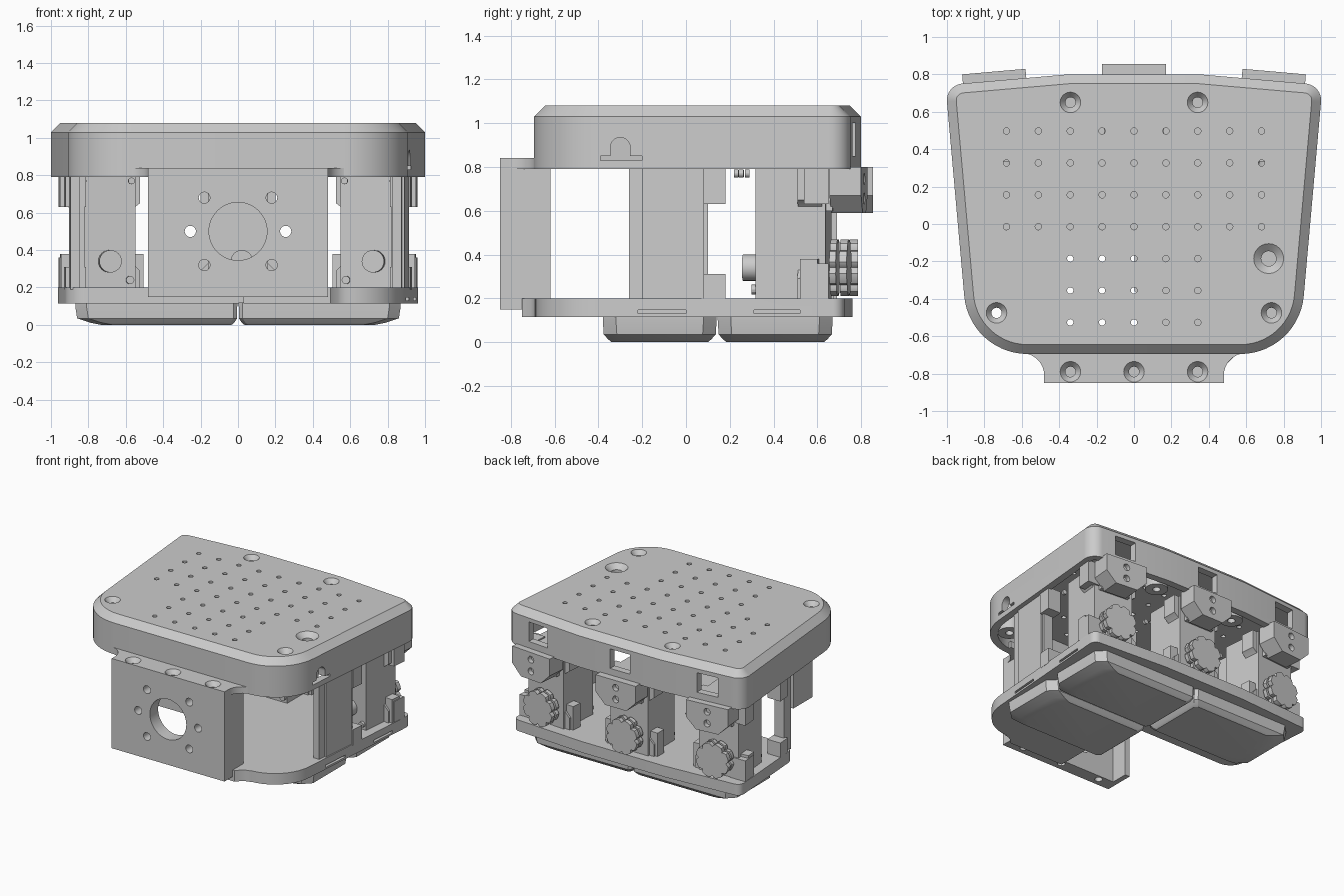
import bpy, bmesh
from math import sin, cos, pi, radians, tan
from mathutils import Vector, Matrix

if "Cube" in bpy.data.objects:
    bpy.data.objects.remove(bpy.data.objects["Cube"])


def loft(bm, rings):
    vs = [[bm.verts.new(p) for p in r] for r in rings]
    n = len(vs[0])
    fs = [bm.faces.new(vs[0][::-1]), bm.faces.new(vs[-1])]
    for a, b in zip(vs, vs[1:]):
        fs += [bm.faces.new((a[i], a[(i + 1) % n], b[(i + 1) % n], b[i])) for i in range(n)]
    bmesh.ops.recalc_face_normals(bm, faces=fs)


def place(pts, t, axis):
    if axis == 'z':
        return [(x, y, t) for x, y in pts]
    if axis == 'y':
        return [(x, t, z) for x, z in pts]
    return [(t, y, z) for y, z in pts]


def prism(bm, pts, a, b, axis='z'):
    loft(bm, [place(pts, a, axis), place(pts, b, axis)])


def box(bm, x0, x1, y0, y1, z0, z1):
    prism(bm, [(x0, y0), (x1, y0), (x1, y1), (x0, y1)], z0, z1)


def circle(cx, cy, r, n=24):
    return [(cx + r * cos(2 * pi * i / n), cy + r * sin(2 * pi * i / n)) for i in range(n)]


def rounded(corners, seg=10):
    """Polygon from (x, y, radius) corners."""
    out = []
    for i, (x, y, r) in enumerate(corners):
        p = Vector((x, y))
        if r == 0:
            out.append((x, y))
            continue
        a = (Vector(corners[i - 1][:2]) - p).normalized()
        b = (Vector(corners[(i + 1) % len(corners)][:2]) - p).normalized()
        half = a.angle(b) / 2
        c = p + (a + b).normalized() * (r / sin(half))
        s = (p + a * (r / tan(half)) - c).normalized()
        e = (p + b * (r / tan(half)) - c).normalized()
        for k in range(seg + 1):
            out.append(tuple(c + s.slerp(e, k / seg) * r))
    return out


def inset(pts, d):
    """Shrink a counter-clockwise polygon."""
    out, n = [], len(pts)
    for i in range(n):
        p, q, r = (Vector(pts[(i + k) % n]) for k in (-1, 0, 1))
        u, v = (q - p).normalized(), (r - q).normalized()
        m, w = Vector((-u.y, u.x)), Vector((-v.y, v.x))
        out.append(tuple(q + (m + w) * (d / (1 + m.dot(w)))))
    return out


def finish(bm, name, matrix=None):
    if matrix:
        bm.transform(matrix)
    me = bpy.data.meshes.new(name)
    bm.to_mesh(me)
    bm.free()
    ob = bpy.data.objects.new(name, me)
    bpy.context.collection.objects.link(ob)
    return ob


def cut(ob, bm):
    tool = finish(bm, "cutter")
    tool.hide_render = True
    mod = ob.modifiers.new("cut", 'BOOLEAN')
    mod.operation, mod.solver, mod.object = 'DIFFERENCE', 'EXACT', tool
    dg = bpy.context.evaluated_depsgraph_get()
    me = bpy.data.meshes.new_from_object(ob.evaluated_get(dg))
    ob.modifiers.clear()
    ob.data = me
    bpy.data.objects.remove(tool)


def sink(bm, x, y, top, r, bottom):
    rings = [(r * .5, bottom), (r * .5, top - .035), (r, top), (r, top + .05)]
    loft(bm, [place(circle(x, y, q), z, 'z') for q, z in rings])


# Top cover: chamfered hollow shell
outline = rounded([(.35, .8, 0), (-.35, .8, 0), (-1.008, .743, .09), (-.88, -.695, .34),
                   (.88, -.695, .34), (1.008, .743, .09)], 14)
bm = bmesh.new()
loft(bm, [place(outline, .79, 'z'), place(outline, 1.03, 'z'), place(inset(outline, .05), 1.08, 'z')])
cover = finish(bm, "top_cover")
bm = bmesh.new()
prism(bm, inset(outline, .055), .7, 1.01)
cut(cover, bm)

# Cover holes: pattern grid, screw recesses, rear windows, side button opening
screws = [(-.34, .65, .055), (.34, .65, .055), (-.735, -.475, .055), (.735, -.475, .055), (.72, -.185, .08)]
bm = bmesh.new()
for row in range(7):
    half = 4 if row < 4 else 2
    for col in range(-half, half + 1):
        prism(bm, circle(col * .1705, .497 - row * .1705, .017, 16), .95, 1.15)
for x, y, r in screws:
    sink(bm, x, y, 1.08, r, .95)
cut(cover, bm)
bm = bmesh.new()
for x in (-.72, 0, .72):
    box(bm, x - .085, x + .085, .66, .9, .85, 1.0)
arch = [(-.39, .83), (-.39, .85), (-.345, .85)]
arch += [(-.3 + .045 * cos(a * pi / 10), .89 + .045 * sin(a * pi / 10)) for a in range(10, -1, -1)]
arch += [(-.255, .85), (-.2, .85), (-.2, .83)]
prism(bm, arch, .8, 1.1, 'x')
cut(cover, bm)

# Screw bosses under the cover
bm = bmesh.new()
for x, y, r in screws[:4]:
    prism(bm, circle(x, y, .08), .79, 1.015)
bosses = finish(bm, "screw_bosses")
bm = bmesh.new()
for x, y, r in screws[:4]:
    prism(bm, circle(x, y, r * .5), .7, 1.1)
cut(bosses, bm)

# Front mounting bracket: plate, flared flanges, end ribs
flare = [(.6 + .12 * cos(a), -.81 + .12 * sin(a)) for a in [pi - k * pi / 16 for k in range(9)]]
flange = [(-.48, -.85), (.48, -.85)] + flare + [(.6, -.62), (-.6, -.62)] + [(-x, y) for x, y in flare[::-1]]
bm = bmesh.new()
prism(bm, flange, .79, .84)
top_flange = finish(bm, "bracket_top_flange")
bm = bmesh.new()
for x in (-.34, 0, .34):
    sink(bm, x, -.79, .84, .055, .7)
cut(top_flange, bm)
bm = bmesh.new()
box(bm, -.48, .48, -.85, -.75, .15, .79)
plate = finish(bm, "front_mount_plate")
bm = bmesh.new()
prism(bm, circle(0, .5, .155, 48), -1, -.6, 'y')
for x, z in [(-.255, .5), (.255, .5), (-.18, .68), (.18, .68), (-.18, .32), (.18, .32)]:
    prism(bm, circle(x, z, .03), -1, -.6, 'y')
for x in (-.34, 0, .34):
    prism(bm, circle(x, -.79, .0275), .1, .2)
    prism(bm, circle(x, -.79, .0275), .74, .9)
cut(plate, bm)
bm = bmesh.new()
for s in (-1, 1):
    box(bm, min(s * .44, s * .48), max(s * .44, s * .48), -.76, -.62, .15, .8)
finish(bm, "bracket_end_ribs")

# Base plate with its front left quarter left open
base = [(.03, -.75), (.495, -.75)] + flare[5:] + rounded(
    [(.6, -.685, 0), (.865, -.685, .31), (.967, .72, .05), (.35, .76, 0), (-.35, .76, 0),
     (-.967, .72, .05), (-.915, -.03, .12), (.03, -.03, 0)])[1:]
bm = bmesh.new()
prism(bm, base, .115, .2)
base_plate = finish(bm, "base_plate")
bm = bmesh.new()
for y0, y1 in [(-.22, 0), (.31, .52)]:
    prism(bm, [(.89 + .07 * y0, y0), (1.2, y0), (1.2, y1), (.89 + .07 * y1, y1)], .13, .146)
cut(base_plate, bm)

# Bottom pads with bevelled undersides
for name, s, y0, y1 in [("pad_rear_right", 1, .145, .67), ("pad_rear_left", -1, .145, .67), ("pad_front_right", 1, -.38, .14)]:
    bm = bmesh.new()
    rings = []
    for z, o, i, m in [(.12, .87, .004, 0), (.1, .87, .004, 0), (.035, .86, .005, .004), (.012, .79, .02, .025), (0, .73, .035, .04)]:
        a, b, c = y0 + m, y1 - m, .06
        ring = [(i, a + .02), (i + .02, a), (o - c, a), (o, a + c), (o, b - c), (o - c, b), (i + .02, b), (i, b - .02)]
        rings.append([(s * x, y, z) for x, y in ring])
    loft(bm, rings)
    finish(bm, name)

# Three actuators: stepped body, notched horn, upper bracket
for name, s in [("left", -1), ("centre", 0), ("right", 1)]:
    bm = bmesh.new()
    waist = [(.2, .2), (.2, .29), (.16, .33), (.14, .36), (.14, .59), (.16, .62), (.2, .65), (.2, .79)]
    prism(bm, waist + [(-x, z) for x, z in waist[::-1]], .565, .675, 'y')
    box(bm, -.16, .16, .37, .69, .2, .79)
    box(bm, -.16, .16, .28, .38, .36, .79)
    box(bm, -.13, .07, .235, .29, .49, .74)
    prism(bm, circle(.02, .34, .06), .3, .38, 'y')
    for x in (-.13, .13):
        prism(bm, circle(x, .24, .022, 12), .35, .38, 'y')
        prism(bm, circle(x, .77, .018, 12), .27, .29, 'y')
        box(bm, min(x, x * 1.7), max(x, x * 1.7), .58, .66, .2, .38)
    # output horn
    angles = [2 * pi * k / 64 for k in range(64)]
    radii = [.132 - .022 * max(0, cos(8 * t)) ** 3 for t in angles]
    horn = [(r * cos(t), .34 + r * sin(t)) for r, t in zip(radii, angles)]
    prism(bm, circle(0, .34, .1), .68, .78, 'y')
    prism(bm, horn, .705, .735, 'y')
    prism(bm, horn, .75, .785, 'y')
    prism(bm, circle(0, .34, .025, 16), .78, .793, 'y')
    for k in range(6):
        prism(bm, circle(.08 * cos(k * pi / 3), .34 + .08 * sin(k * pi / 3), .015, 12), .78, .79, 'y')
    # upper bracket
    prism(bm, [(-.09, .59), (.09, .59), (.17, .67), (.17, .8), (-.17, .8), (-.17, .67)], .71, .855, 'y')
    box(bm, -.12, .12, .68, .72, .6, .79)
    m = Matrix.Translation((s * .675, -.037 if s else 0, 0)) @ Matrix.Rotation(radians(-5 * s), 4, 'Z')
    unit = finish(bm, "actuator_" + name, m)
    bm = bmesh.new()
    for z in (.745, .655):
        prism(bm, circle(0, z, .026, 16), .82, .95, 'y')
    bm.transform(m)
    cut(unit, bm)

# Side walls with upright ribs and clamp blocks
for name, s, y0 in [("left", -1, 0), ("right", 1, -.26)]:
    bm = bmesh.new()

    def slab(y0, y1, z0, z1, out=0.0, thick=.05):
        e = lambda y: .895 + .085 * y + out
        pts = [(s * (e(y0) - thick), y0), (s * e(y0), y0), (s * e(y1), y1), (s * (e(y1) - thick), y1)]
        prism(bm, pts, z0, z1)
    slab(y0, .08, .19, .8)
    if s > 0:
        slab(-.2, .08, .19, .8, .012)
    slab(.08, .18, .63, .8, .02, .11)
    slab(.08, .18, .19, .31, .02, .11)
    slab(.08, .1, .3, .64, 0, .08)
    slab(.54, .65, .63, .8, .01, .13)
    slab(.54, .65, .19, .36, .01, .13)
    finish(bm, "side_wall_" + name)

# Smooth the rounded faces, keep the edges
for ob in bpy.data.objects:
    ob.select_set(True)
    bpy.context.view_layer.objects.active = ob
bpy.ops.object.shade_smooth_by_angle(angle=radians(25))
